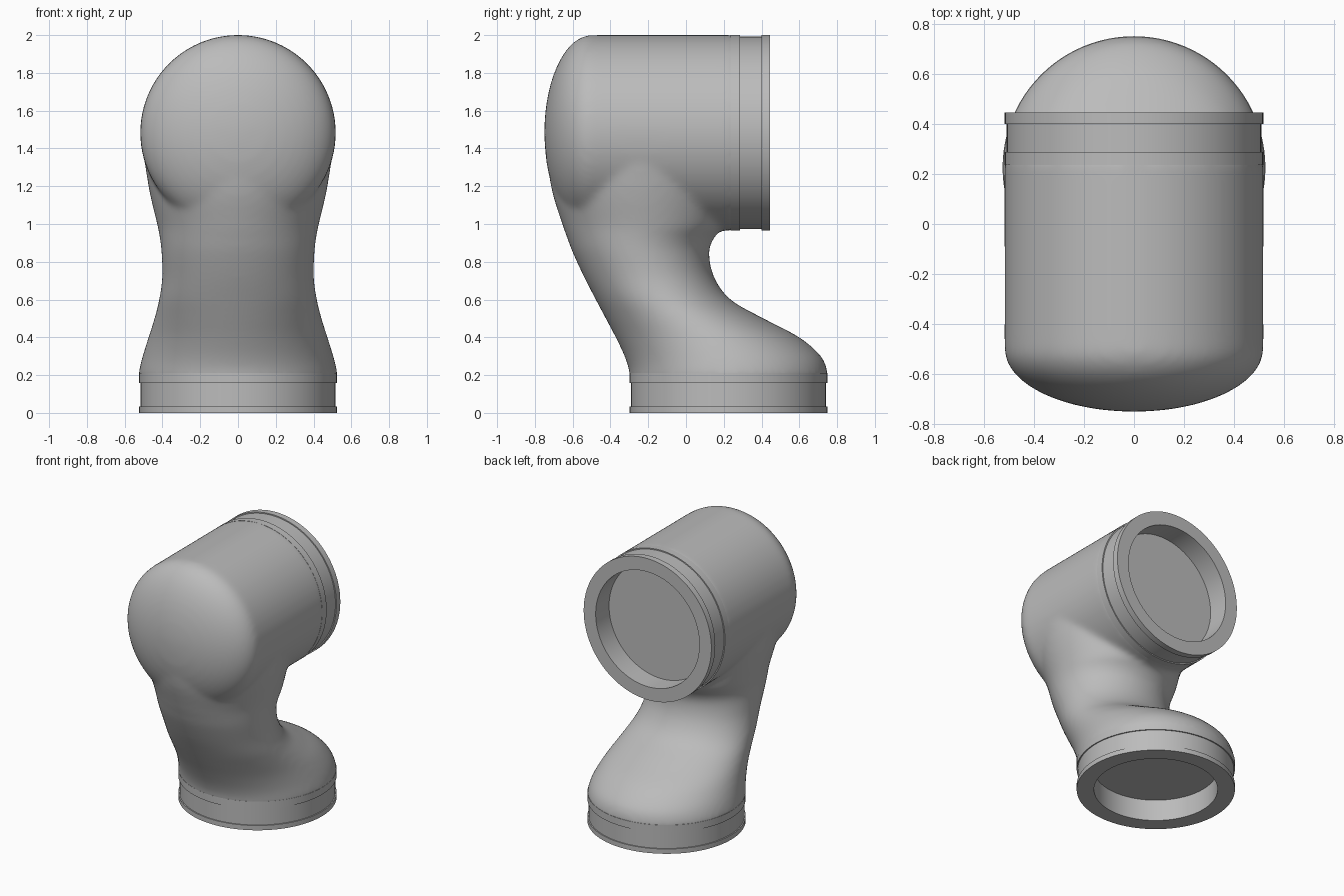
import bpy, bmesh, math
from mathutils import Vector, Matrix

if "Cube" in bpy.data.objects:
    bpy.data.objects.remove(bpy.data.objects["Cube"], do_unlink=True)

SEG = 96
FOOT_Y, AXIS_Z = 0.225, 1.483

grey = bpy.data.materials.new("plain_grey")
grey.use_nodes = True
colour = (0.5, 0.5, 0.5, 1)
grey.diffuse_color = colour
grey.node_tree.nodes["Principled BSDF"].inputs["Base Color"].default_value = colour


def loft(bm, rings):
    """Bridge closed rings of points and cap both ends."""
    loops = [[bm.verts.new(p) for p in ring] for ring in rings]
    n = len(loops[0])
    for a, b in zip(loops, loops[1:]):
        for i in range(n):
            j = (i + 1) % n
            bm.faces.new((a[i], a[j], b[j], b[i]))
    bm.faces.new(loops[0][::-1])
    bm.faces.new(loops[-1])


def oval(cx, cy, rx, ry, z):
    angles = [2 * math.pi * i / SEG for i in range(SEG)]
    return [Vector((cx + rx * math.cos(a), cy + ry * math.sin(a), z)) for a in angles]


def lathe(bm, profile, matrix):
    """Turn (radius, height) pairs about the local z axis."""
    loft(bm, [[matrix @ p for p in oval(0, 0, r, r, h)] for r, h in profile])


def finish(bm, name):
    bmesh.ops.recalc_face_normals(bm, faces=bm.faces)
    mesh = bpy.data.meshes.new(name)
    bm.to_mesh(mesh)
    bm.free()
    obj = bpy.data.objects.new(name, mesh)
    bpy.context.collection.objects.link(obj)
    mesh.materials.append(grey)
    return obj


def catmull(p, q, r, s, t):
    return [0.5 * (2 * b + (c - a) * t + (2 * a - 5 * b + 4 * c - d) * t * t
                   + (3 * b - a - 3 * c + d) * t ** 3) for a, b, c, d in zip(p, q, r, s)]


# Frames at the two open ends, local z pointing into the body
foot_frame = Matrix.Translation((0, FOOT_Y, 0))
head_frame = Matrix.Translation((0, 0.445, AXIS_Z)) @ Matrix.Rotation(math.radians(90), 4, "X")

# Neck sections: height, front y, back y, half width
neck = [
    (0.17, -0.30, 0.75, 0.525),
    (0.22, -0.30, 0.748, 0.524),
    (0.30, -0.325, 0.715, 0.505),
    (0.40, -0.372, 0.60, 0.474),
    (0.50, -0.425, 0.41, 0.443),
    (0.60, -0.478, 0.235, 0.418),
    (0.72, -0.54, 0.148, 0.401),
    (0.85, -0.60, 0.122, 0.405),
    (0.93, -0.63, 0.15, 0.414),
    (1.0, -0.655, 0.20, 0.428),
    (1.2, -0.715, 0.24, 0.474),
    (1.48, -0.748, 0.25, 0.514),
]
sections = []
for k in range(len(neck) - 1):
    ends = neck[max(k - 1, 0)], neck[k], neck[k + 1], neck[min(k + 2, len(neck) - 1)]
    sections += [catmull(*ends, i / 4) for i in range(4)]
sections.append(neck[-1])

# Body: neck and domed barrel merged into one smooth skin
bm = bmesh.new()
loft(bm, [oval(0, (f + b) / 2, w, (b - f) / 2, z) for z, f, b, w in sections])
dome = [(0.517 * math.cos(a), 0.945 + 0.25 * math.sin(a))
        for a in (math.radians(88 * i / 16) for i in range(17))]
lathe(bm, [(0.517, 0.175)] + dome, head_frame)
body = finish(bm, "elbow_body")
remesh = body.modifiers.new("Merge", "REMESH")
remesh.mode = "VOXEL"
remesh.voxel_size = 0.018
remesh.use_smooth_shade = True
blend = body.modifiers.new("Blend", "SMOOTH")
blend.factor = 0.5
blend.iterations = 10

# Mounting collars: recessed floor, lip, shallow groove and band
for name, frame, r, hole, lip in (("foot_collar", foot_frame, 0.525, 0.41, 0.035),
                                  ("head_collar", head_frame, 0.517, 0.42, 0.045)):
    bm = bmesh.new()
    lathe(bm, [(hole, 0.155), (hole, 0), (r, 0), (r, lip), (r - 0.008, lip),
               (r - 0.008, 0.158), (r, 0.158), (r, 0.21), (r - 0.03, 0.21)], frame)
    collar = finish(bm, name)
    bpy.ops.object.select_all(action="DESELECT")
    collar.select_set(True)
    bpy.context.view_layer.objects.active = collar
    bpy.ops.object.shade_smooth_by_angle(angle=math.radians(30))
